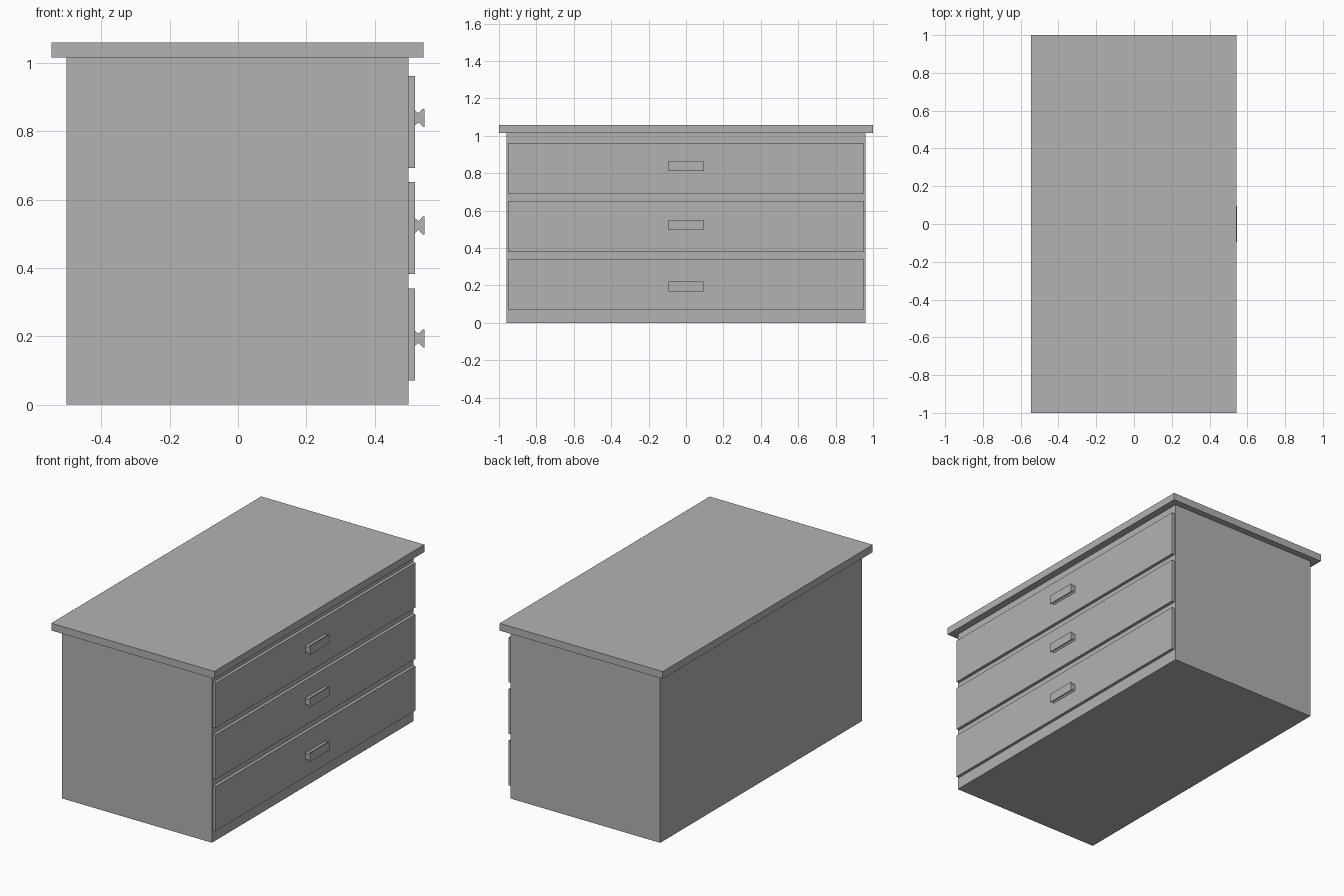
import bpy, bmesh

if "Cube" in bpy.data.objects:
    bpy.data.objects.remove(bpy.data.objects["Cube"])

grey = bpy.data.materials.new("plain_grey")
grey.diffuse_color = (0.448, 0.448, 0.448, 1)
grey.use_nodes = True
grey.node_tree.nodes["Principled BSDF"].inputs["Base Color"].default_value = grey.diffuse_color


def extrude_profile(name, profile, y0, y1):
    """Solid made from an (x, z) outline swept along y."""
    bm = bmesh.new()
    face = bm.faces.new([bm.verts.new((x, y0, z)) for x, z in profile])
    out = bmesh.ops.extrude_face_region(bm, geom=[face])
    moved = [v for v in out["geom"] if isinstance(v, bmesh.types.BMVert)]
    bmesh.ops.translate(bm, verts=moved, vec=(0, y1 - y0, 0))
    bmesh.ops.recalc_face_normals(bm, faces=bm.faces)
    mesh = bpy.data.meshes.new(name)
    bm.to_mesh(mesh)
    bm.free()
    mesh.materials.append(grey)
    obj = bpy.data.objects.new(name, mesh)
    bpy.context.collection.objects.link(obj)
    return obj


def box(name, x0, x1, y, z0, z1):
    return extrude_profile(name, [(x0, z0), (x1, z0), (x1, z1), (x0, z1)], -y, y)


# Cabinet body and overhanging top
box("cabinet_body", -0.501, 0.499, 0.961, 0, 1.015)
box("cabinet_top", -0.545, 0.542, 1.0, 1.015, 1.059)

# Drawer fronts with waisted pull handles
drawers = [("lower", 0.071, 0.340, 0.194),
           ("middle", 0.382, 0.651, 0.524),
           ("upper", 0.692, 0.962, 0.839)]
half = [(0.516, 0.023), (0.528, 0.013), (0.541, 0.0265), (0.545, 0.0265)]
for label, z0, z1, zc in drawers:
    box(label + "_drawer_front", 0.499, 0.517, 0.951, z0, z1)
    outline = [(x, zc - h) for x, h in half] + [(x, zc + h) for x, h in reversed(half)]
    extrude_profile(label + "_drawer_handle", outline, -0.094, 0.094)
